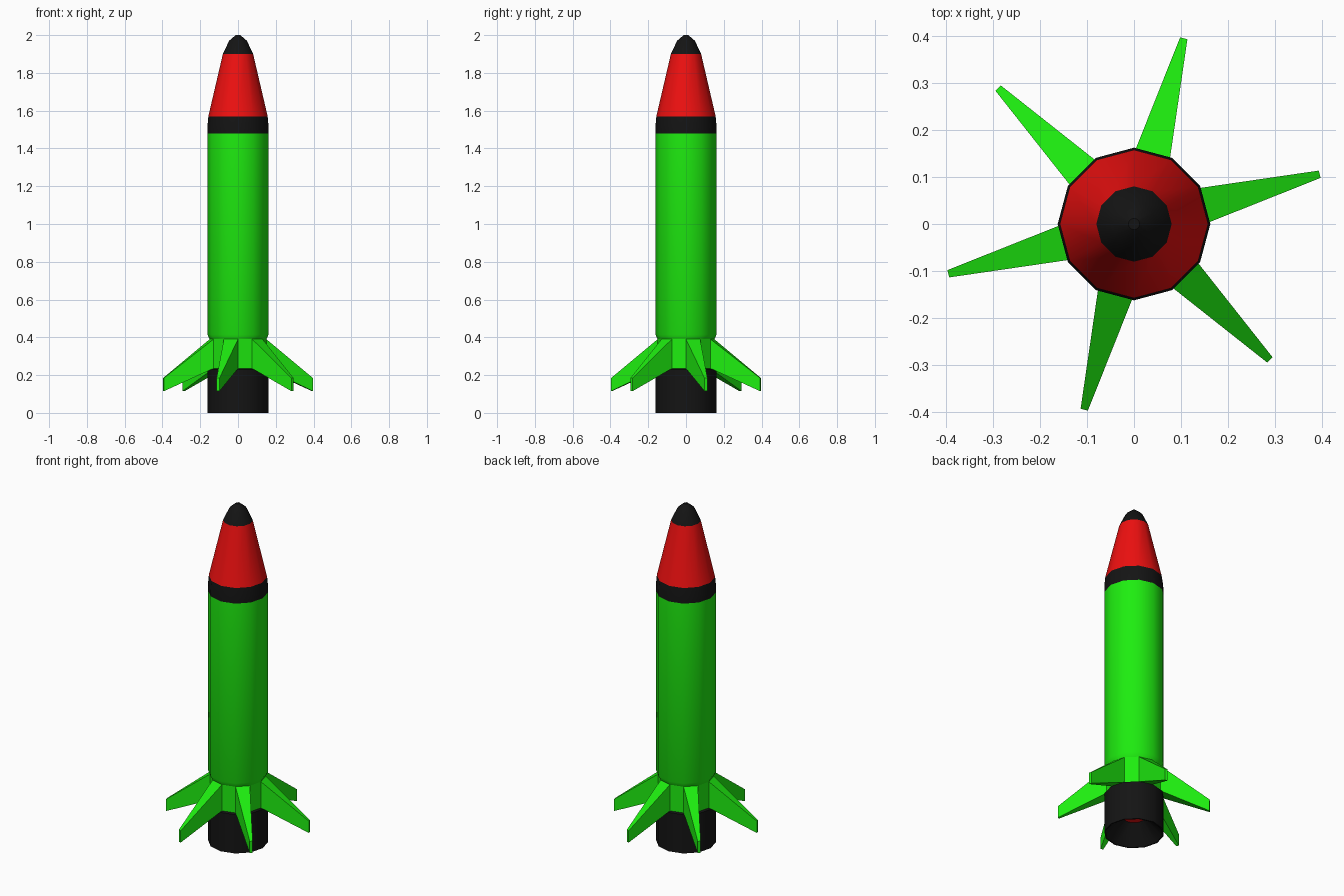
import bpy, bmesh
from math import cos, sin, pi, radians

if "Cube" in bpy.data.objects:
    bpy.data.objects.remove(bpy.data.objects["Cube"])

SIDES = 12


def material(name, rgb):
    m = bpy.data.materials.new(name)
    m.diffuse_color = (*rgb, 1)
    m.use_nodes = True
    m.node_tree.nodes["Principled BSDF"].inputs["Base Color"].default_value = m.diffuse_color
    return m


green = material("green", (0.013, 0.85, 0.005))
red = material("red", (0.85, 0.005, 0.005))
black = material("black", (0.007, 0.007, 0.007))


def finish(name, bm, mat, smooth_angle):
    me = bpy.data.meshes.new(name)
    bm.to_mesh(me)
    bm.free()
    me.materials.append(mat)
    if smooth_angle:
        me.shade_smooth()
        me.set_sharp_from_angle(angle=radians(smooth_angle))
    ob = bpy.data.objects.new(name, me)
    bpy.context.collection.objects.link(ob)
    return ob


def lathe(name, profile, mat, cap_end=False, smooth_angle=40):
    """Turn (radius, z) points into a 12-sided shell, bottom to top."""
    bm = bmesh.new()
    rings = [[bm.verts.new((r * cos(2 * pi * i / SIDES), r * sin(2 * pi * i / SIDES), z))
              for i in range(SIDES)] for r, z in profile]
    for a, b in zip(rings, rings[1:]):
        for i in range(SIDES):
            j = (i + 1) % SIDES
            bm.faces.new((a[i], a[j], b[j], b[i]))
    if cap_end:
        bm.faces.new(rings[-1])
    return finish(name, bm, mat, smooth_angle)


R, WAIST = 0.162, 0.15

# Hollow exhaust skirt, with the inside tapering to a red burner plate
lathe("exhaust_skirt", [(0.06, 0.10), (0.155, 0.0), (R, 0.0), (R, 0.23), (WAIST, 0.235)], black)
burner = lathe("burner_plate", [(0.06, 0.10)], red, cap_end=True, smooth_angle=0)
burner.data.flip_normals()

# Narrow waist carrying the fins, and the main tube
lathe("fin_collar", [(WAIST, 0.235), (WAIST, 0.39)], green, smooth_angle=0)
lathe("body_tube", [(WAIST, 0.39), (R, 0.415), (R, 1.48)], green)

# Band, nose cone and rounded tip
lathe("neck_band", [(R, 1.48), (R, 1.515), (0.157, 1.57)], black)
lathe("nose_cone", [(0.157, 1.57), (0.08, 1.90)], red)
lathe("nose_tip", [(0.08, 1.90), (0.047, 1.97), (0.012, 2.0)], black, cap_end=True)

# Six swept fins, growing from every other collar face
root, root_half = WAIST * cos(pi / SIDES), WAIST * sin(pi / SIDES)
for k in range(6):
    a = radians(15 + 60 * k)
    bm = bmesh.new()

    def section(r, half, z0, z1):
        return [bm.verts.new((r * cos(a) - t * sin(a), r * sin(a) + t * cos(a), z))
                for t, z in ((-half, z0), (half, z0), (half, z1), (-half, z1))]

    inner = section(root, root_half, 0.235, 0.39)
    tip = section(0.408, 0.008, 0.115, 0.185)
    for i in range(4):
        j = (i + 1) % 4
        bm.faces.new((inner[i], inner[j], tip[j], tip[i]))
    bm.faces.new(tip)
    bmesh.ops.recalc_face_normals(bm, faces=bm.faces)
    finish(f"fin_{k + 1}", bm, green, 0)
